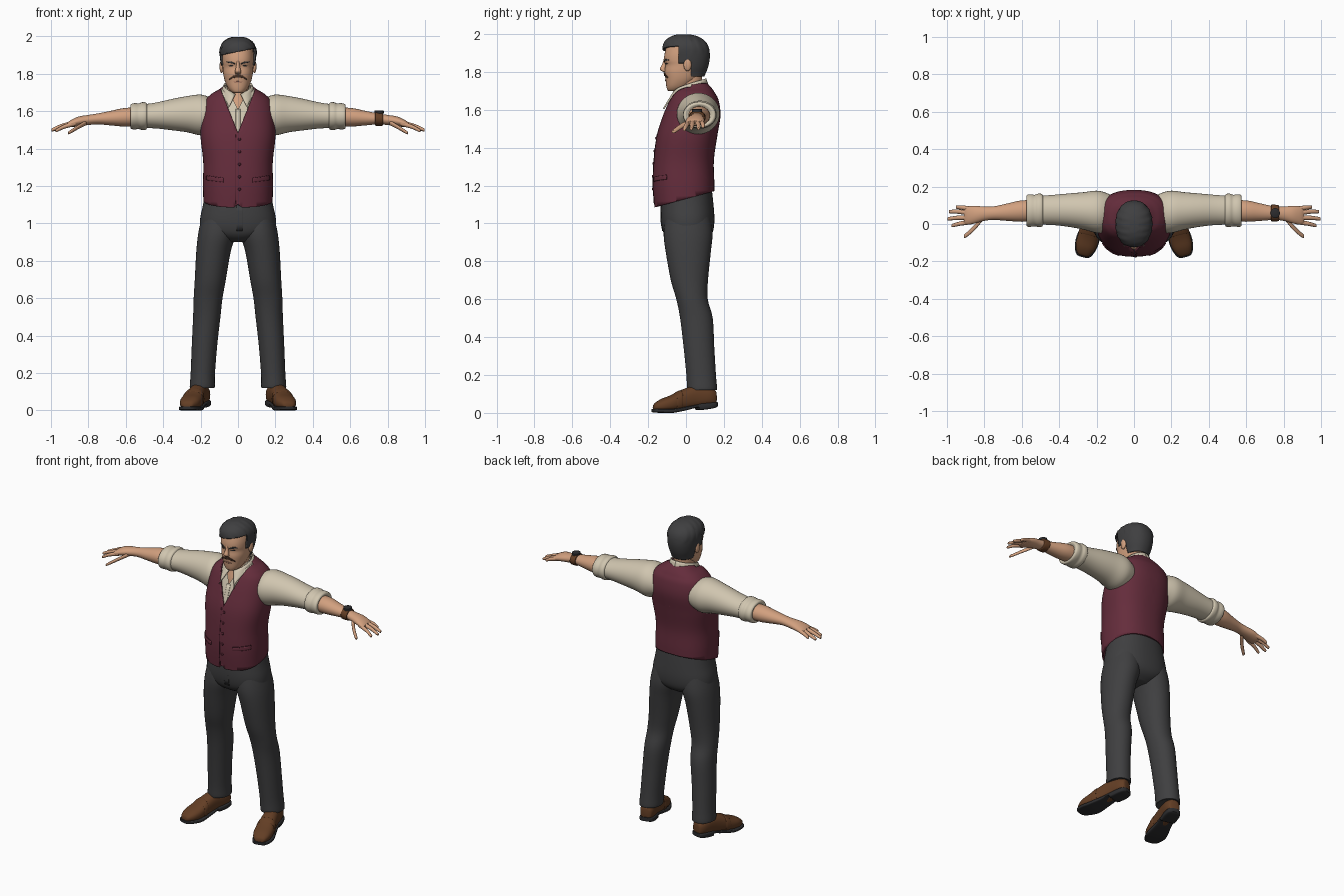
import bpy, bmesh
from math import sin, cos, pi, radians
from mathutils import Matrix, Vector
from mathutils.bvhtree import BVHTree

cube = bpy.data.objects.get("Cube")
if cube:
    bpy.data.objects.remove(cube)


def material(name, rgb):
    m = bpy.data.materials.new(name)
    m.use_nodes = True
    m.diffuse_color = (*rgb, 1)
    bsdf = next(n for n in m.node_tree.nodes if n.type == 'BSDF_PRINCIPLED')
    bsdf.inputs["Base Color"].default_value = (*rgb, 1)
    return m


SKIN = material("skin", (.64, .35, .21))
HAIR = material("charcoal hair", (.05, .05, .052))
SHIRT = material("cream cloth", (.63, .56, .43))
VEST = material("burgundy cloth", (.13, .026, .045))
TRIM = material("dark burgundy", (.075, .014, .026))
TROUSER = material("dark grey cloth", (.05, .05, .052))
LEATHER = material("brown leather", (.125, .048, .018))
SOLE = material("black rubber", (.025, .025, .027))
BROWN = material("dark brown hair", (.06, .03, .018))
LIP = material("lip", (.42, .19, .13))


def finish(name, bm, mat, angle=50, recalc=True):
    if recalc:
        bmesh.ops.recalc_face_normals(bm, faces=bm.faces)
    me = bpy.data.meshes.new(name)
    bm.to_mesh(me)
    bm.free()
    me.materials.append(mat)
    me.shade_smooth()
    me.set_sharp_from_angle(angle=radians(angle))
    ob = bpy.data.objects.new(name, me)
    bpy.context.collection.objects.link(ob)
    return ob


def smooth_rings(rings, steps):
    # Catmull-Rom through the control rings
    out = []
    for i in range(len(rings) - 1):
        a, b, c, d = (rings[max(0, min(len(rings) - 1, i + k))] for k in (-1, 0, 1, 2))
        for s in range(steps):
            t = s / steps
            out.append([.5 * (2*q + (r - p)*t + (2*p - 5*q + 4*r - w)*t*t + (3*q - p - 3*r + w)*t**3)
                        for p, q, r, w in zip(a, b, c, d)])
    return out + [rings[-1]]


def loft(name, axis, rings, mat, n=36, power=2, steps=4, caps=True, angle=50):
    # each ring: position on axis, centre a, centre b, radius a, radius b
    bm = bmesh.new()
    loops = []
    for t, ca, cb, ra, rb in smooth_rings(rings, steps):
        loop = []
        for k in range(n):
            c, s = cos(2*pi*k/n), sin(2*pi*k/n)
            a = ca + ra * abs(c)**(2/power) * (1 if c > 0 else -1)
            b = cb + rb * abs(s)**(2/power) * (1 if s > 0 else -1)
            loop.append(bm.verts.new({'x': (t, a, b), 'y': (a, t, b), 'z': (a, b, t)}[axis]))
        loops.append(loop)
    for p, q in zip(loops, loops[1:]):
        for k in range(n):
            bm.faces.new((p[k], p[(k+1) % n], q[(k+1) % n], q[k]))
    if caps:
        bm.faces.new(loops[0])
        bm.faces.new(loops[-1])
    return finish(name, bm, mat, angle)


def body(rings, inset=0):
    # height, half width, front y, back y -> loft rings
    return [(z, 0, (f + b)/2, x - inset, (b - f)/2 - inset) for z, x, f, b in rings]


def carve(ob, planes, rule):
    # clean straight cuts, then drop the faces chosen by the rule
    bm = bmesh.new()
    bm.from_mesh(ob.data)
    for co, no in planes:
        bmesh.ops.bisect_plane(bm, geom=bm.verts[:] + bm.edges[:] + bm.faces[:], plane_co=co, plane_no=no)
    gone = [f for f in bm.faces if rule(*f.calc_center_median())]
    bmesh.ops.delete(bm, geom=gone, context='FACES')
    bm.to_mesh(ob.data)
    bm.free()


def thicken(ob, thickness, offset):
    m = ob.modifiers.new("thickness", 'SOLIDIFY')
    m.thickness, m.offset = thickness, offset
    return ob


def sheet(name, fn, mat, thickness=.006, nu=12, nv=4):
    bm = bmesh.new()
    g = [[bm.verts.new(fn(i/nu, j/nv)) for j in range(nv + 1)] for i in range(nu + 1)]
    for i in range(nu):
        for j in range(nv):
            bm.faces.new((g[i][j], g[i+1][j], g[i+1][j+1], g[i][j+1]))
    return thicken(finish(name, bm, mat), thickness, 0)


def tree_of(ob):
    return BVHTree.FromPolygons([v.co for v in ob.data.vertices], [p.vertices for p in ob.data.polygons])


def front_y(tree, x, z):
    hit = tree.ray_cast(Vector((x, -1, z)), Vector((0, 1, 0)))[0]
    return hit.y if hit else 0


def patch(name, tree, x, z, w, h, mat, bend=0, tilt=0, taper=0, thickness=.006):
    # thin plate laid on the front of a part
    def fn(u, v):
        u, v = 2*u - 1, 2*v - 1
        px = x + w*u
        pz = z + h*v*(1 - taper*abs(u)) + bend*u*u + tilt*u
        return px, front_y(tree, px, pz), pz
    return sheet(name, fn, mat, thickness)


def ball(name, loc, scale, mat):
    bm = bmesh.new()
    bmesh.ops.create_uvsphere(bm, u_segments=16, v_segments=10, radius=1,
                              matrix=Matrix.Translation(loc) @ Matrix.Diagonal((*scale, 1)))
    return finish(name, bm, mat)


def mirrored(ob):
    twin = ob.copy()
    twin.data = ob.data.copy()
    twin.data.transform(Matrix.Scale(-1, 4, (1, 0, 0)))
    twin.data.flip_normals()
    twin.name = ob.name.replace("left", "right")
    bpy.context.collection.objects.link(twin)


# Torso: waistcoat over shirt
torso = [(1.05, .183, -.163, .148), (1.2, .187, -.175, .15), (1.33, .186, -.17, .147), (1.46, .2, -.155, .165),
         (1.57, .197, -.122, .182), (1.65, .18, -.09, .172), (1.69, .145, -.068, .152),
         (1.715, .105, -.05, .135), (1.74, .07, -.03, .112)]
vest = loft("waistcoat", 'z', body(torso), VEST, 64, 2.4, 6, caps=False)
vest_tree = tree_of(vest)
carve(vest, [((0, 0, 1.485), (2.5, 0, -1)), ((0, 0, 1.485), (-2.5, 0, -1)), ((0, 0, 1.13), (0, -.27, 1)),
             ((0, 0, 1.105), (1, 0, 1)), ((0, 0, 1.105), (-1, 0, 1))],
      lambda x, y, z: (y < .03 and z > 1.485 + 2.5*abs(x)) or z < 1.13 + .27*y
      or (y < 0 and z < 1.105 - abs(x)))
thicken(vest, .01, -1)
shirt = loft("shirt_body", 'z', body(torso[2:], .013), SHIRT, 48, 2.4, 6, caps=False)
shirt_tree = tree_of(shirt)
carve(shirt, [((0, 0, 1.61), (2, 0, -1)), ((0, 0, 1.61), (-2, 0, -1))],
      lambda x, y, z: y < .03 and z > 1.61 + 2*abs(x))
patch("shirt_placket", shirt_tree, 0, 1.54, .012, .07, SHIRT)
patch("waistcoat_front_edge", vest_tree, -.012, 1.29, .0025, .185, TRIM, thickness=.004)
for i in range(5):
    z = 1.45 - .067*i
    ball(f"waistcoat_button_{i + 1}", (.008, front_y(vest_tree, .008, z), z), (.008, .006, .008), TRIM)
for s, side in ((1, "left"), (-1, "right")):
    patch(side + "_pocket_welt", vest_tree, s*.122, 1.237, .045, .011, VEST, tilt=s*.006, thickness=.0095)
    patch(side + "_pocket_slit", vest_tree, s*.122, 1.249, .043, .002, TRIM, tilt=s*.006, thickness=.0095)


# Folded collar, each half running from nape to point
def collar(u, v):
    a = u * pi * .94
    top = Vector((.074*sin(a), .018 + .085*cos(a), 1.765 - .075*u**1.6))
    low = Vector((.09*sin(a), .018 + .102*cos(a), 1.715 - .04*u))
    point = Vector((.055, -.118, 1.605))
    low = low.lerp(point, max(0, (u - .5)/.5)**1.5)
    return top.lerp(low, v)


mirrored(sheet("left_collar", collar, SHIRT, .008, 20, 4))

# Head and neck
loft("neck", 'z', body([(1.58, .085, -.085, .1), (1.64, .07, -.074, .095), (1.7, .059, -.055, .085),
                        (1.8, .058, -.04, .085)]), SKIN)
head = loft("head", 'z', body([(1.698, .022, -.088, -.03), (1.704, .036, -.098, -.01), (1.725, .054, -.104, .02),
                               (1.76, .07, -.108, .06), (1.8, .079, -.113, .085), (1.835, .082, -.109, .1),
                               (1.862, .084, -.116, .105), (1.9, .084, -.112, .105), (1.95, .073, -.095, .09),
                               (1.98, .04, -.06, .05)]), SKIN, 48, 2.3)
face = tree_of(head)
loft("nose", 'z', [(1.872, 0, -.108, .007, .008), (1.84, 0, -.114, .01, .012), (1.816, 0, -.122, .016, .016),
                   (1.803, 0, -.115, .016, .012), (1.798, 0, -.11, .006, .005)], SKIN, 16)
patch("moustache", face, 0, 1.789, .046, .009, BROWN, bend=-.018, taper=.6, thickness=.0099)
patch("mouth", face, 0, 1.757, .024, .004, LIP, taper=.7)
for s, side in ((1, "left"), (-1, "right")):
    patch(side + "_eye", face, s*.036, 1.843, .013, .0045, SOLE, taper=.8, thickness=.004)
    patch(side + "_eyebrow", face, s*.038, 1.862, .021, .005, HAIR, bend=-.004, tilt=s*.004, taper=.5)
    ball(side + "_ear", (s*.088, .008, 1.838), (.011, .021, .034), SKIN)

# Hair shell with the face opened up
hair = loft("hair", 'z', body([(1.75, .062, 0, .085), (1.79, .076, -.09, .103), (1.83, .088, -.112, .118),
                               (1.88, .096, -.12, .126), (1.93, .098, -.124, .12), (1.965, .083, -.11, .098),
                               (1.988, .055, -.077, .06), (1.998, .025, -.045, .02)]), HAIR, 48, 2.2)
for v in hair.data.vertices:
    v.co.x += .0025 * sin(v.co.y * 160 + v.co.z * 60) * (1 if v.co.z > 1.9 else 0)
carve(hair, [((0, 0, 1.918), (-.2, 0, 1)), ((0, -.04, 0), (0, 1, 0)), ((0, .026, 0), (0, 1, 0)),
             ((0, 0, 1.845), (0, 0, 1)), ((0, 0, 1.775), (0, 0, 1))],
      lambda x, y, z: (y < -.04 and z < 1.918 + .2*x) or (y < .026 and z < 1.845) or z < 1.775)
thicken(hair, .012, -1)

# Arms: sleeve, rolled cuff, forearm, hand
arm = [
    loft("left_sleeve", 'x', [(.09, .06, 1.57, .08, .07), (.15, .062, 1.578, .105, .095), (.2, .065, 1.58, .113, .109),
                              (.27, .07, 1.584, .1, .097), (.35, .074, 1.582, .089, .084), (.44, .075, 1.577, .08, .069),
                              (.52, .073, 1.573, .077, .062)], SHIRT),
    loft("left_rolled_cuff", 'x', [(.484, .073, 1.574, .074, .06), (.492, .073, 1.574, .087, .072),
                                   (.512, .073, 1.574, .089, .074), (.53, .072, 1.573, .084, .069),
                                   (.552, .072, 1.573, .087, .07), (.57, .071, 1.572, .085, .067),
                                   (.576, .071, 1.572, .074, .058), (.57, .071, 1.571, .058, .048)], SHIRT),
    loft("left_forearm", 'x', [(.5, .071, 1.57, .056, .048), (.6, .069, 1.568, .057, .05), (.68, .063, 1.563, .046, .039),
                               (.75, .058, 1.559, .036, .029), (.8, .055, 1.553, .038, .027), (.85, .05, 1.546, .047, .026),
                               (.89, .045, 1.535, .049, .02), (.908, .044, 1.53, .042, .012)], SKIN),
]
for name, path in {
    "little": ((.87, .08, 1.538), (.92, .088, 1.525), (.953, .09, 1.512)),
    "ring": ((.88, .058, 1.537), (.94, .066, 1.52), (.99, .066, 1.502)),
    "middle": ((.88, .034, 1.537), (.945, .033, 1.52), (.998, .028, 1.501)),
    "index": ((.87, .012, 1.535), (.93, .002, 1.517), (.976, -.008, 1.497)),
    "thumb": ((.81, .034, 1.54), (.855, -.022, 1.515), (.908, -.063, 1.486)),
}.items():
    thumb = 1.3 if name == "thumb" else 1
    rings = [(*p, r*thumb, r) for p, r in zip(path, (.0135, .0115, .009))]
    x, y, z, ra, rb = rings[-1]
    rings[-1] = (x - .006, y, z, ra, rb)
    rings.append((x, y, z - .001, ra*.4, rb*.4))
    arm.append(loft(f"left_{name}_finger", 'x', rings, SKIN, 12))
for ob in arm:
    mirrored(ob)

# Wristwatch
loft("watch_strap", 'x', [(.733, .059, 1.56, .041, .034), (.738, .059, 1.56, .045, .038),
                          (.77, .058, 1.558, .043, .036), (.775, .058, 1.558, .038, .031)], LEATHER)
loft("watch_dial", 'z', [(1.588, .755, .058, .025, .027), (1.602, .755, .058, .025, .027),
                         (1.605, .755, .058, .02, .022)], SOLE, 24, steps=1)

# Trousers
seat = loft("trouser_seat", 'z', body([(.9, .06, -.06, .08), (.925, .13, -.1, .12), (.96, .195, -.122, .143),
                                       (1.02, .203, -.132, .15), (1.1, .187, -.13, .145),
                                       (1.19, .172, -.12, .135)]), TROUSER, 48, 2.3)
patch("trouser_fly", tree_of(seat), .008, 1.03, .016, .07, TROUSER)
leg = loft("left_trouser_leg", 'z', [(.122, .191, .085, .06, .072), (.127, .191, .085, .067, .079),
                                     (.2, .188, .08, .065, .078), (.35, .179, .068, .068, .081), (.5, .167, .055, .073, .086),
                                     (.6, .16, .032, .077, .083), (.7, .148, .018, .083, .098), (.85, .131, .012, .092, .119),
                                     (.95, .111, .011, .101, .129), (1.05, .1, .01, .09, .115)], TROUSER, 40, 2.1)
mirrored(leg)

# Shoes, toes turned out
turn = Matrix.Translation((.225, 0, 0)) @ Matrix.Rotation(radians(15), 4, 'Z')
upper = loft("left_shoe_upper", 'y', [(-.178, .002, .025, .015, .008), (-.17, .002, .032, .033, .018), (-.135, .001, .04, .052, .033),
                                      (-.085, 0, .05, .058, .042), (-.02, 0, .068, .051, .055), (.05, 0, .084, .046, .059),
                                      (.12, 0, .085, .046, .05), (.155, 0, .08, .035, .042), (.163, 0, .078, .02, .028)],
             LEATHER, 32, 2.4)
sole = loft("left_shoe_sole", 'y', [(-.184, .002, .013, .02, .008), (-.172, .002, .012, .041, .01), (-.13, .001, .011, .058, .011),
                                    (-.08, 0, .011, .062, .011), (0, 0, .025, .05, .01), (.055, 0, .037, .045, .008),
                                    (.065, 0, .032, .046, .017), (.12, 0, .037, .048, .017), (.155, 0, .042, .04, .015),
                                    (.168, 0, .045, .022, .012)], SOLE, 32, 5)
strap = loft("left_shoe_strap", 'y', [(-.062, 0, .056, .058, .047), (-.057, 0, .057, .0585, .05),
                                      (-.036, 0, .063, .056, .055), (-.03, 0, .064, .053, .053)], LEATHER, 32, 2.4)
for ob in (upper, sole, strap):
    ob.data.transform(turn)
    mirrored(ob)
